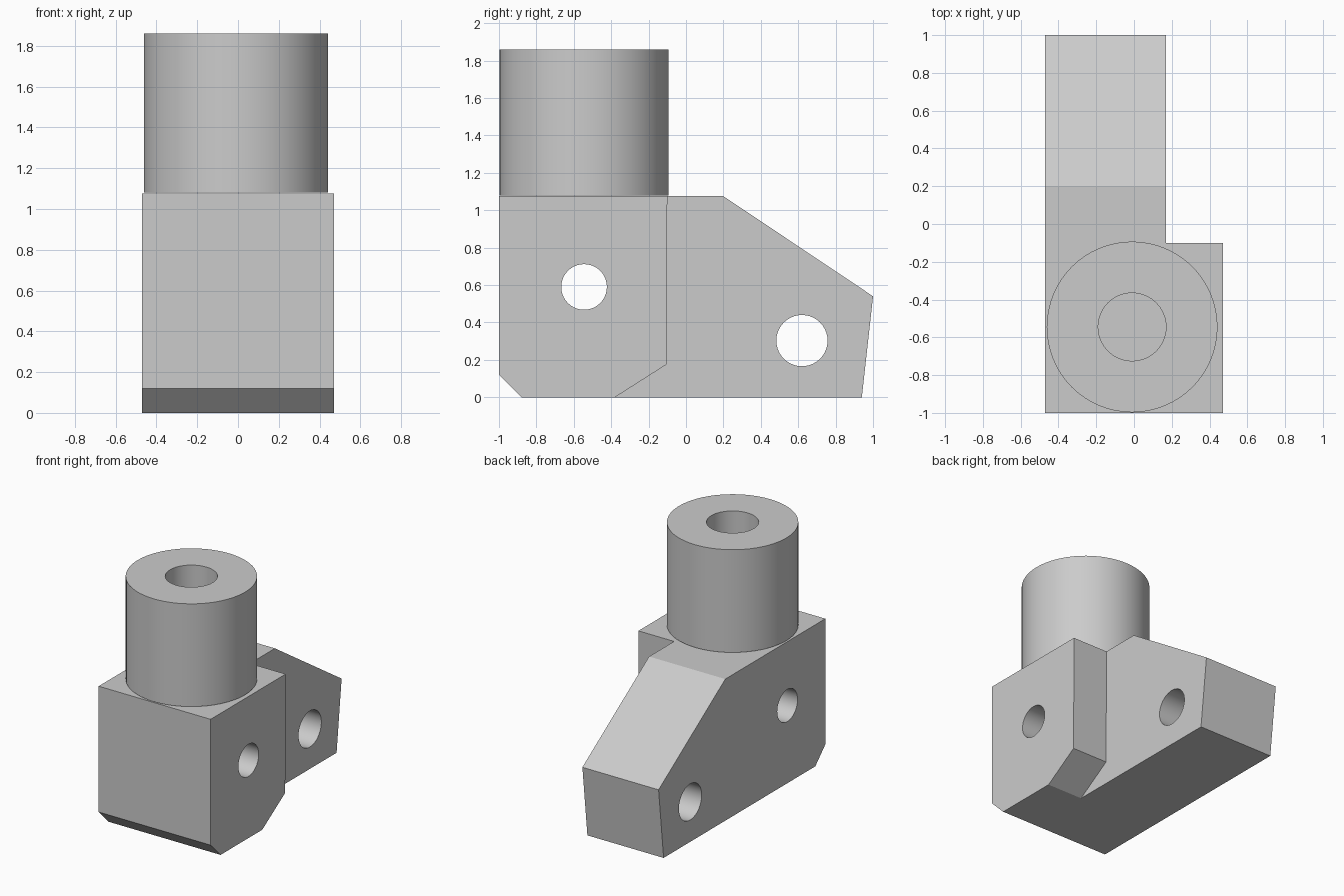
import bpy
import bmesh
from math import radians
from mathutils import Matrix

cube = bpy.data.objects.get("Cube")
if cube:
    bpy.data.objects.remove(cube, do_unlink=True)

# One plain grey for the whole bracket
grey = bpy.data.materials.new("plain grey")
grey.use_nodes = True
GREY = (0.6, 0.6, 0.6, 1)
grey.diffuse_color = GREY
grey.node_tree.nodes["Principled BSDF"].inputs["Base Color"].default_value = GREY


def make_object(name, bm):
    bmesh.ops.recalc_face_normals(bm, faces=bm.faces)
    mesh = bpy.data.meshes.new(name)
    bm.to_mesh(mesh)
    bm.free()
    mesh.materials.append(grey)
    obj = bpy.data.objects.new(name, mesh)
    bpy.context.collection.objects.link(obj)
    return obj


def side_slab(name, outline, x0, x1):
    """Extrude a (y, z) side outline from x0 to x1."""
    bm = bmesh.new()
    face = bm.faces.new([bm.verts.new((x0, y, z)) for y, z in outline])
    grown = bmesh.ops.extrude_face_region(bm, geom=[face])["geom"]
    verts = [g for g in grown if isinstance(g, bmesh.types.BMVert)]
    bmesh.ops.translate(bm, verts=verts, vec=(x1 - x0, 0, 0))
    return make_object(name, bm)


def cylinder(name, centre, radius, length, sides, along_x=False):
    bm = bmesh.new()
    turn = Matrix.Rotation(radians(90), 4, "Y") if along_x else Matrix()
    bmesh.ops.create_cone(bm, cap_ends=True, segments=sides, radius1=radius,
                          radius2=radius, depth=length,
                          matrix=Matrix.Translation(centre) @ turn)
    return make_object(name, bm)


def combine(target, tool, operation):
    """Apply a boolean and remove the tool object."""
    mod = target.modifiers.new(operation.lower(), "BOOLEAN")
    mod.object = tool
    mod.operation = operation
    mod.solver = "EXACT"
    bpy.ops.object.select_all(action="DESELECT")
    bpy.context.view_layer.objects.active = target
    target.select_set(True)
    bpy.ops.object.modifier_apply(modifier=mod.name)
    bpy.data.objects.remove(tool, do_unlink=True)


def smooth(obj):
    bpy.ops.object.select_all(action="DESELECT")
    bpy.context.view_layer.objects.active = obj
    obj.select_set(True)
    bpy.ops.object.shade_smooth_by_angle(angle=radians(30))


TOP = 1.075

# Body: long arm plate with a wider block at the front
body = side_slab("bracket_body",
                 [(-1, 0.12), (-0.88, 0), (0.94, 0), (1, 0.54), (0.2, TOP), (-1, TOP)],
                 -0.47, 0.17)
block = side_slab("front_block",
                  [(-1, 0.12), (-0.88, 0), (-0.38, 0), (-0.105, 0.175), (-0.1, TOP), (-1, TOP)],
                  0.17, 0.47)
combine(body, block, "UNION")

# Two cross holes through the body
for y, z, radius in ((-0.545, 0.59, 0.122), (0.62, 0.303, 0.137)):
    combine(body, cylinder("cross_hole", (0, y, z), radius, 2, 40, True), "DIFFERENCE")
smooth(body)

# Upright tube standing on the block
BASE, RIM = 1.08, 1.86
middle = (-0.01, -0.545, (BASE + RIM) / 2)
tube = cylinder("upright_tube", middle, 0.452, RIM - BASE, 64)
combine(tube, cylinder("tube_bore", middle, 0.18, 2, 40), "DIFFERENCE")
smooth(tube)
